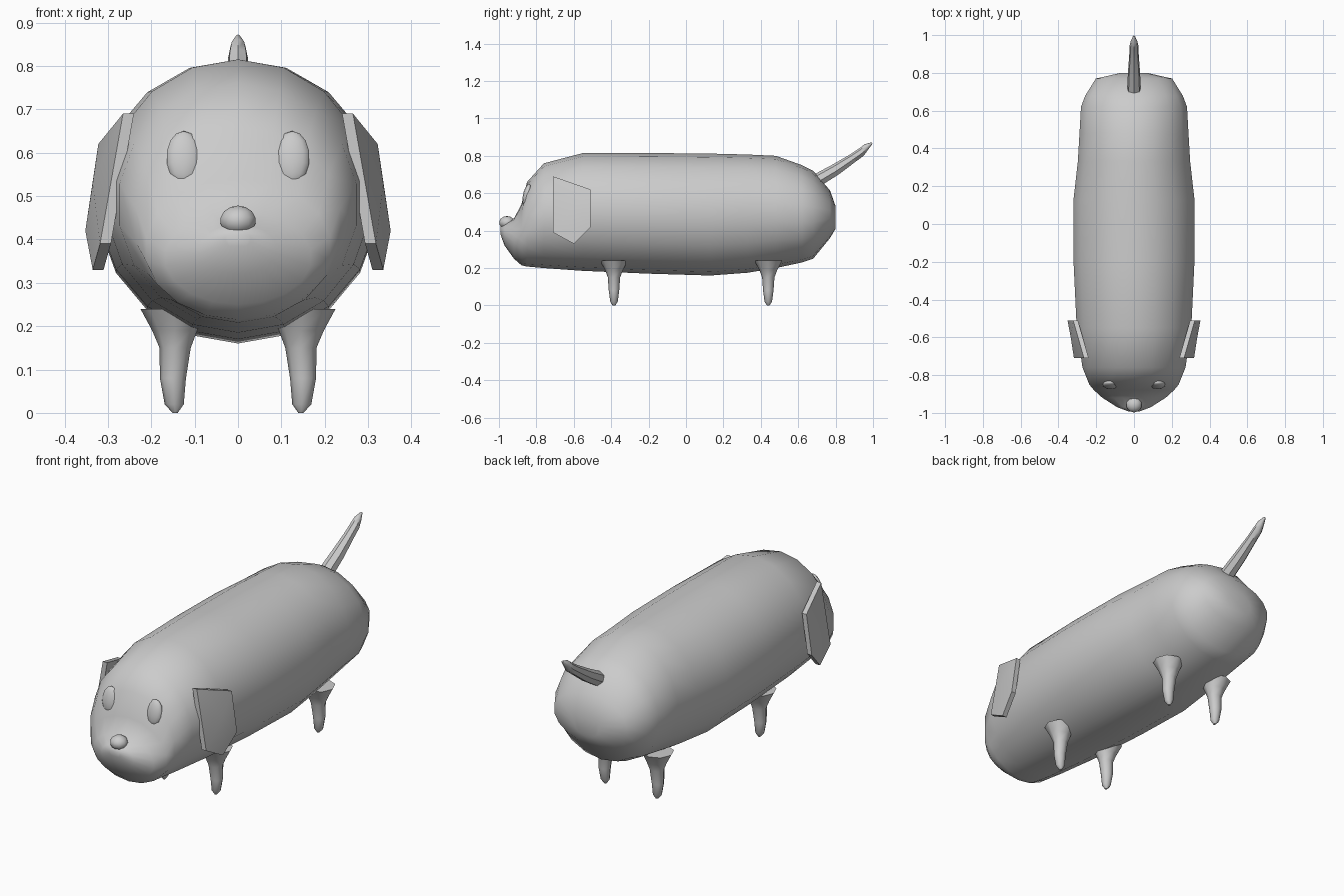
import bpy, bmesh, math
from mathutils import Vector

if "Cube" in bpy.data.objects:
    bpy.data.objects.remove(bpy.data.objects["Cube"])


def finish(bm, name, angle=50):
    bmesh.ops.recalc_face_normals(bm, faces=bm.faces)
    me = bpy.data.meshes.new(name)
    bm.to_mesh(me)
    bm.free()
    ob = bpy.data.objects.new(name, me)
    bpy.context.collection.objects.link(ob)
    bpy.ops.object.select_all(action='DESELECT')
    ob.select_set(True)
    bpy.context.view_layer.objects.active = ob
    bpy.ops.object.shade_smooth_by_angle(angle=math.radians(angle))
    return ob


def loft(name, rings, sides, angle=50):
    """Skin a row of ellipses, each given as (centre, half axis u, half axis v)."""
    bm = bmesh.new()
    loops = []
    for c, u, v in rings:
        c, u, v = Vector(c), Vector(u), Vector(v)
        loops.append([bm.verts.new(c + u * math.sin(t) + v * math.cos(t))
                      for t in (2 * math.pi * i / sides for i in range(sides))])
    for a, b in zip(loops, loops[1:]):
        for i in range(sides):
            j = (i + 1) % sides
            bm.faces.new((a[i], a[j], b[j], b[i]))
    bm.faces.new(loops[0])
    bm.faces.new(loops[-1])
    return finish(bm, name, angle)


def ellipsoid(name, loc, radii, tilt=0):
    bpy.ops.mesh.primitive_uv_sphere_add(segments=10, ring_count=7, radius=1,
                                         location=loc, rotation=(tilt, 0, 0))
    ob = bpy.context.object
    ob.name = name
    ob.scale = radii
    bpy.ops.object.shade_smooth_by_angle(angle=math.radians(60))
    return ob


# Body and head in one: y, bottom z, top z, half width
profile = [
    (-0.992, 0.38, 0.42, 0.03), (-0.97, 0.32, 0.435, 0.09),
    (-0.92, 0.25, 0.465, 0.17), (-0.88, 0.215, 0.54, 0.215),
    (-0.85, 0.208, 0.66, 0.24), (-0.76, 0.2, 0.76, 0.277),
    (-0.55, 0.185, 0.815, 0.308), (-0.2, 0.17, 0.815, 0.325),
    (0.13, 0.16, 0.812, 0.325), (0.33, 0.175, 0.807, 0.302),
    (0.48, 0.2, 0.8, 0.293), (0.62, 0.23, 0.75, 0.285),
    (0.68, 0.25, 0.72, 0.262), (0.77, 0.36, 0.615, 0.205),
    (0.8, 0.41, 0.53, 0.07),
]
loft("body", [((0, y, (lo + hi) / 2), (w, 0, 0), (0, 0, (hi - lo) / 2))
              for y, lo, hi, w in profile], 18)

# Nose
ellipsoid("nose", (0, -0.957, 0.443), (0.043, 0.042, 0.035))

# Tail: y, z, radius
tail = [(0.68, 0.655, 0.038), (0.80, 0.725, 0.033), (0.89, 0.785, 0.026),
        (0.94, 0.82, 0.024), (0.965, 0.847, 0.018), (0.995, 0.868, 0.005)]
loft("tail", [((0, y, z), (r, 0, 0), (0, -0.55 * r, 0.83 * r))
              for y, z, r in tail], 7)

# Leg section: z, x, half width, half depth
leg = [(0.24, 0.150, 0.075, 0.075), (0.19, 0.146, 0.052, 0.048),
       (0.15, 0.145, 0.036, 0.033), (0.08, 0.150, 0.030, 0.028),
       (0.02, 0.147, 0.022, 0.020), (0.0, 0.145, 0.006, 0.007)]

# Ear outline, hanging flap around a ridge point
ear = [(0.265, -0.71, 0.69), (0.322, -0.51, 0.62), (0.352, -0.51, 0.42),
       (0.335, -0.60, 0.33), (0.318, -0.71, 0.39)]

for side, s in (("left", 1), ("right", -1)):
    # Eyes
    ellipsoid(side + "_eye", (s * 0.125, -0.85, 0.588), (0.042, 0.022, 0.063), -0.2)

    # Legs
    for end, y in (("front", -0.385), ("back", 0.44)):
        loft(f"{end}_{side}_leg", [((s * x, y, z), (w, 0, 0), (0, d, 0))
                                   for z, x, w, d in leg], 8)

    # Ears: outer shell and an inner copy, joined round the rim
    bm = bmesh.new()
    outer = [bm.verts.new((s * x, y, z)) for x, y, z in ear]
    inner = [bm.verts.new((s * (x - 0.025), y, z)) for x, y, z in ear]
    ridge = bm.verts.new((s * 0.335, -0.60, 0.53))
    for i in range(5):
        j = (i + 1) % 5
        bm.faces.new((outer[i], outer[j], ridge))
        bm.faces.new((outer[i], outer[j], inner[j], inner[i]))
    bm.faces.new(inner)
    finish(bm, side + "_ear", 30)
